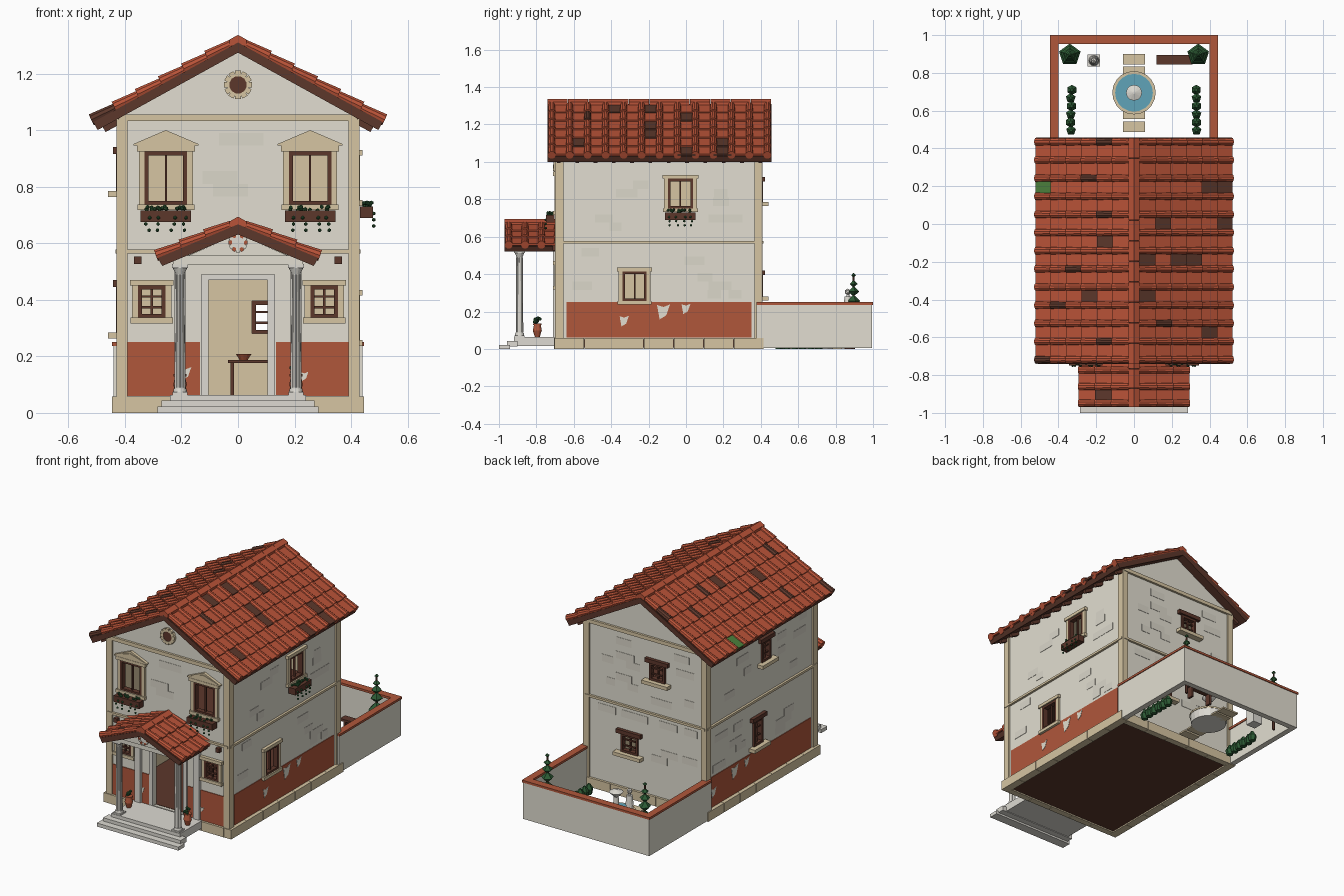
import bpy, bmesh, math, random
from mathutils import Matrix

random.seed(4)
if "Cube" in bpy.data.objects:
    bpy.data.objects.remove(bpy.data.objects["Cube"])

PALETTE = dict(plaster="E2DED1", aged_plaster="DBD7CA", red_paint="B0573B", sandstone="D6C5A2", terracotta="B95338",
               dark_wood="5C372B", marble="DDDAD2", leaf="2C5A34", water="60A4B8", moss="4B7F3C")
MATS = {}
for key, code in PALETTE.items():
    srgb = [int(code[i:i + 2], 16) / 255 for i in (0, 2, 4)]
    col = [((c + 0.055) / 1.055) ** 2.4 for c in srgb] + [1]
    mat = bpy.data.materials.new(key)
    mat.use_nodes = True
    mat.diffuse_color = col
    bsdf = mat.node_tree.nodes["Principled BSDF"]
    bsdf.inputs["Base Color"].default_value = col
    bsdf.inputs["Roughness"].default_value = 0.9
    MATS[key] = mat


def move(x, y, z):
    return Matrix.Translation((x, y, z))


def turn(deg, axis):
    return Matrix.Rotation(math.radians(deg), 4, axis)


class Part:
    """Collects primitives into one named object."""
    def __init__(self, name, frame=Matrix()):
        self.name, self.frame, self.bm, self.used = name, frame, bmesh.new(), []

    def put(self, verts, mat, m=Matrix()):
        bmesh.ops.transform(self.bm, matrix=self.frame @ m, verts=verts)
        if mat not in self.used:
            self.used.append(mat)
        for f in {f for v in verts for f in v.link_faces}:
            f.material_index = self.used.index(mat)

    def box(self, x0, x1, y0, y1, z0, z1, mat, m=Matrix()):
        size = Matrix.Diagonal((x1 - x0, y1 - y0, z1 - z0, 1))
        verts = bmesh.ops.create_cube(self.bm, size=1)["verts"]
        self.put(verts, mat, m @ move((x0 + x1) / 2, (y0 + y1) / 2, (z0 + z1) / 2) @ size)

    def cone(self, m, r1, r2, depth, mat, seg=10):
        verts = bmesh.ops.create_cone(self.bm, cap_ends=True, segments=seg, radius1=r1, radius2=r2, depth=depth)["verts"]
        self.put(verts, mat, m)

    def stack(self, x, y, z, rings, mat, seg=12):
        for r1, r2, h in rings:
            self.cone(move(x, y, z + h / 2), r1, r2, h, mat, seg)
            z += h

    def ball(self, x, y, z, r, mat="leaf"):
        verts = bmesh.ops.create_icosphere(self.bm, subdivisions=1, radius=r)["verts"]
        self.put(verts, mat, move(x, y, z) @ turn(random.uniform(0, 90), 'Z'))

    def prism(self, pts, y0, y1, mat):
        face = self.bm.faces.new([self.bm.verts.new((x, y0, z)) for x, z in pts])
        out = bmesh.ops.extrude_face_region(self.bm, geom=[face])["geom"]
        top = [v for v in out if isinstance(v, bmesh.types.BMVert)]
        bmesh.ops.translate(self.bm, verts=top, vec=(0, y1 - y0, 0))
        self.put(list(face.verts) + top, mat)

    def done(self):
        bmesh.ops.recalc_face_normals(self.bm, faces=self.bm.faces)
        mesh = bpy.data.meshes.new(self.name)
        self.bm.to_mesh(mesh)
        self.bm.free()
        for k in self.used:
            mesh.materials.append(MATS[k])
        ob = bpy.data.objects.new(self.name, mesh)
        bpy.context.scene.collection.objects.link(ob)
        return ob


# Wall frames: local x runs along the wall, local -y points outward
WALLS = dict(front=move(0, -0.69, 0), right=move(0.42, 0, 0) @ turn(90, 'Z'),
             back=move(0, 0.40, 0) @ turn(180, 'Z'), left=move(-0.42, 0, 0) @ turn(-90, 'Z'))
SPAN = dict(front=(-0.39, 0.39), right=(-0.64, 0.35), back=(-0.39, 0.39), left=(-0.35, 0.64))
# Windows: wall, centre, bottom, top, width, columns, rows, style, planter
WINDOWS = [("front", s * 0.255, 0.735, 0.925, 0.15, 2, 1, "pediment", True) for s in (-1, 1)]
WINDOWS += [("front", s * 0.305, 0.335, 0.45, 0.098, 2, 3, "trim", False) for s in (-1, 1)]
WINDOWS += [("right", -0.03, 0.75, 0.91, 0.135, 2, 1, "trim", True), ("right", -0.275, 0.255, 0.415, 0.13, 2, 1, "trim", False),
            ("back", 0.085, 0.785, 0.895, 0.11, 2, 3, "rustic", False), ("back", -0.11, 0.28, 0.395, 0.12, 2, 3, "rustic", False),
            ("left", 0.19, 0.785, 0.915, 0.09, 2, 3, "rustic", False), ("left", 0.11, 0.285, 0.445, 0.09, 2, 3, "rustic", False)]

# House shell, hollowed and pierced
shell = Part("house_walls")
shell.prism([(-0.42, 0.05), (0.42, 0.05), (0.42, 1.044), (0, 1.275), (-0.42, 1.044)], -0.69, 0.40, "plaster")
shell = shell.done()
room, holes = Part("room_cutter"), Part("opening_cutter")
room.box(-0.39, 0.39, -0.66, 0.37, 0.055, 1.02, "sandstone")
holes.box(-0.105, 0.105, -0.75, -0.62, 0.062, 0.47, "plaster")
for wall, u, z0, z1, w, *rest in WINDOWS:
    holes.box(u - w / 2, u + w / 2, -0.05, 0.06, z0, z1, "plaster", WALLS[wall])
for cutter in (room.done(), holes.done()):
    cutter.hide_render = True
    mod = shell.modifiers.new("cut", 'BOOLEAN')
    mod.object, mod.solver, mod.material_mode = cutter, 'EXACT', 'TRANSFER'
    bpy.context.view_layer.objects.active = shell
    bpy.ops.object.modifier_apply(modifier="cut")
    bpy.data.objects.remove(cutter)


def window(n, wall, u, z0, z1, w, cols, rows, style, planter):
    p, h = Part(f"{wall}_window_{n}", WALLS[wall]), w / 2
    for s in (-1, 1):
        p.box(u + s * (h - 0.007) - 0.007, u + s * (h - 0.007) + 0.007, -0.012, 0.02, z0, z1, "dark_wood")
    for z in (z0, z1 - 0.014):
        p.box(u - h, u + h, -0.012, 0.02, z, z + 0.014, "dark_wood")
    for i in range(1, cols):
        c = u - h + w * i / cols
        p.box(c - 0.004, c + 0.004, 0, 0.012, z0, z1, "dark_wood")
    for i in range(1, rows):
        c = z0 + (z1 - z0) * i / rows
        p.box(u - h, u + h, 0, 0.012, c - 0.004, c + 0.004, "dark_wood")
    if style == "rustic":
        p.box(u - h - 0.025, u + h + 0.025, -0.022, 0, z1, z1 + 0.025, "dark_wood")
        p.box(u - h - 0.035, u + h + 0.035, -0.04, 0, z0 - 0.022, z0, "sandstone")
    else:
        for s in (-1, 1):
            c = u + s * (h + 0.01)
            p.box(c - 0.01, c + 0.01, -0.012, 0, z0, z1, "sandstone")
        for z, e in ((z0 - 0.018, 0.026), (z1, 0.028)):
            p.box(u - h - e, u + h + e, -0.02, 0, z, z + 0.02, "sandstone")
    if style == "pediment":
        for e, y, z, rise in ((0.04, -0.018, z1 + 0.02, 0.055), (0.025, -0.022, z1 + 0.026, 0.036)):
            p.prism([(u - h - e, z), (u + h + e, z), (u + h + e, z + 0.006), (u, z + rise), (u - h - e, z + 0.006)],
                    y, 0, "sandstone")
    if planter:
        z = z0 - 0.02
        p.box(u - h - 0.014, u + h + 0.014, -0.058, -0.012, z - 0.04, z, "dark_wood")
        for i in range(16):
            p.ball(u + random.uniform(-h, h), random.uniform(-0.052, -0.02), z + random.uniform(0, 0.014), 0.008)
        for k in (-0.85, -0.3, 0.35, 0.85):
            for j in range(3):
                p.ball(u + k * h + random.uniform(-0.008, 0.008), -0.06, z - 0.025 - j * 0.022, 0.007)
    p.done()


for n, spec in enumerate(WINDOWS):
    window(n, *spec)

# Painted dado, aged plaster and belt courses
for wall, W in WALLS.items():
    a, b = SPAN[wall]
    p = Part(f"{wall}_wall_finish", W)
    lo, hi = (-0.42, 0.42) if wall in ("front", "back") else (a - 0.05, b + 0.05)
    p.box(lo, hi, -0.014, 0, 0.564, 0.578, "sandstone")
    if wall in ("front", "back"):
        p.box(lo, hi, -0.014, 0, 1.032, 1.055, "sandstone")
    if wall != "back":
        for u0, u1 in ([(a, -0.135), (0.135, b)] if wall == "front" else [(a, b)]):
            p.box(u0, u1, -0.004, 0, 0.06, 0.25, "red_paint")
        for c, z, r in ((-0.33, 0.15, 0.025), (-0.12, 0.2, 0.035), (0.0, 0.215, 0.024)) if wall != "front" else \
                ((-0.185, 0.14, 0.02), (0.235, 0.13, 0.014)):
            p.prism([(c - r, z + r), (c - r * 0.6, z - r * 1.2), (c + r * 0.4, z - r * 0.6), (c + r, z + r * 1.1),
                     (c, z + r * 0.7)], -0.006, -0.001, "plaster")
    taken = [(u, w / 2 + 0.05, z0 - 0.07, z1 + 0.09) for wl, u, z0, z1, w, *r in WINDOWS if wl == wall]
    if wall == "front":
        taken.append((0, 0.26, 0, 0.72))
    for i in range(34):
        w, u, z = random.uniform(0.03, 0.065), random.uniform(a + 0.07, b - 0.07), 0.27 + 0.045 * random.randrange(16)
        if all(abs(u - t) > hw + w or z + 0.045 < lo_z or z > hi_z for t, hw, lo_z, hi_z in taken) and abs(z - 0.55) > 0.04:
            p.box(u - w, u + w, -0.002, 0.001, z, z + 0.045, "aged_plaster")
    p.done()

# Corner piers, plinth blocks and floors
p = Part("corner_piers")
for s in (-1, 1):
    for y in (-0.70, 0.365):
        p.box(s * 0.41 - 0.02, s * 0.41 + 0.02, y, y + 0.045, 0.055, 1.04, "sandstone")
p.done()
p = Part("plinth_blocks")
for s in (-1, 1):
    for i in range(7):
        y = -0.705 + 0.16 * i
        p.box(s * 0.42 - 0.025, s * 0.42 + 0.025, y + 0.001, y + 0.159, 0, 0.058, "sandstone")
    for i in range(5):
        x, y = -0.395 + 0.158 * i, -0.145 + s * 0.54
        p.box(x + 0.001, x + 0.157, y - 0.02, y + 0.02, 0, 0.058, "sandstone")
p.done()
p = Part("floors")
p.box(-0.43, 0.43, -0.695, 0.405, 0.008, 0.05, "dark_wood")
p.box(-0.4, 0.4, -0.67, 0.38, 0.045, 0.064, "dark_wood")
p.box(-0.4, 0.4, -0.67, 0.38, 0.555, 0.575, "dark_wood")
p.done()


def roof(name, y0, y1, apex, half, rise, rows, rolls, odd, rafters=0):
    """odd maps (signed row, line) to a tile colour; even lines are rolls, odd lines are pans, from the back."""
    yc, ly, deg = (y0 + y1) / 2, y1 - y0, math.degrees(math.atan(rise))
    t, e, low = 0.036, half - 0.016, apex - half * rise
    deck = Part(name + "_deck")
    deck.prism([(0, apex), (half, low), (e, low - t + 0.008), (0, apex - t), (-e, low - t + 0.008), (-half, low)],
               y0, y1, "dark_wood")
    tiles = Part(name + "_tiles")
    start, rad = 0.025, 0.022
    step = (math.hypot(half, half * rise) - start) / rows
    gap = (ly - 2 * rad) / (rolls - 1)
    for s in (1, -1):
        base = move(0, yc, apex) @ turn(0 if s > 0 else 180, 'Z') @ turn(deg, 'Y')
        for r in range(rows):
            u = start + (r + 0.5) * step
            for k in range(2 * rolls - 1):
                y = s * (ly / 2 - rad - k * gap / 2)
                mat = odd.get((s * (r + 1), k), "terracotta")
                if k % 2 == 0:
                    tiles.cone(base @ move(u, y, 0.008) @ turn(87, 'Y'), rad * 0.82, rad, step * 1.05, mat)
                else:
                    tiles.box(-step * 0.53, step * 0.53, -gap / 2, gap / 2, -0.006, 0.006, mat,
                              base @ move(u, y, 0.008) @ turn(-5, 'Y'))
        for i in range(rafters):
            y = -ly / 2 + 0.06 + i * (ly - 0.12) / (rafters - 1)
            deck.box(half * 0.92, half * 1.1, y - 0.01, y + 0.01, -0.052, -0.02, "dark_wood", base)
    # Peaked ridge caps
    n = max(3, round(ly / 0.11))
    for i in range(n):
        y = y0 + ly * i / n
        tiles.prism([(0, apex + 0.027), (0.03, apex + 0.01), (0.03, apex - 0.01), (-0.03, apex - 0.01), (-0.03, apex + 0.01)],
                    y, y + ly / n - 0.002, "terracotta")
    deck.done()
    tiles.done()


weathered = [(-2, 0), (-3, 4), (-2, 8), (-2, 11), (-4, 14), (-3, 17), (-5, 18), (-2, 22), (-6, 24), (5, 5), (2, 9),
             (6, 9), (1, 13), (3, 13), (4, 13), (1, 17), (2, 20), (5, 21), (6, 5)]
main_odd = dict.fromkeys(weathered, "dark_wood")
main_odd[(-6, 5)] = "moss"
roof("main_roof", -0.74, 0.457, 1.31, 0.512, 0.55, 6, 13, main_odd, 12)
roof("porch_roof", -0.97, -0.664, 0.667, 0.284, 0.42, 3, 4, {(-2, 5): "dark_wood"})


def rosette(name, y, z, r, ring, hub):
    p = Part(name)
    for i in range(12):
        p.box(-r * 0.2, r * 0.2, -0.016, 0, r * 0.6, r, ring[i % len(ring)], move(0, y, z) @ turn(30 * i, 'Y'))
    p.cone(move(0, y - 0.005, z) @ turn(90, 'X'), r * 0.65, r * 0.65, 0.014, hub, 16)
    p.done()


rosette("gable_oculus", -0.69, 1.16, 0.05, ["sandstone"], "dark_wood")
rosette("porch_rosette", -0.93, 0.602, 0.034, ["plaster", "red_paint"], "marble")

# Porch: steps, columns, entablature, door surround and pots
p = Part("porch_steps")
for half, y0, y1, z0, z1 in ((0.285, -1.0, -0.94, 0, 0.022), (0.27, -0.957, -0.9, 0.012, 0.043),
                             (0.24, -0.92, -0.7, 0.016, 0.064)):
    p.box(-half, half, y0, y1, z0, z1, "marble")
p.done()
p = Part("porch_entablature")
for s in (-1, 1):
    p.box(s * 0.205 - 0.025, s * 0.205 + 0.025, -0.92, -0.69, 0.525, 0.555, "plaster")
p.box(-0.23, 0.23, -0.92, -0.87, 0.525, 0.558, "plaster")
p.prism([(-0.18, 0.555), (0.18, 0.555), (0, 0.632)], -0.93, -0.69, "plaster")
p.done()
for side, s in (("left", 1), ("right", -1)):
    x = s * 0.205
    p = Part(side + "_porch_column")
    p.box(x - 0.027, x + 0.027, -0.917, -0.863, 0.063, 0.073, "marble")
    p.stack(x, -0.89, 0.073, [(0.025, 0.022, 0.014), (0.019, 0.016, 0.405), (0.016, 0.026, 0.022)], "marble", 16)
    for i in range(8):
        p.cone(move(x, -0.89, 0.29) @ turn(45 * i, 'Z') @ move(0.0165, 0, 0), 0.004, 0.003, 0.4, "marble", 6)
    p.box(x - 0.029, x + 0.029, -0.919, -0.861, 0.512, 0.526, "marble")
    p.box(x - 0.02, x + 0.02, -0.71, -0.69, 0.063, 0.526, "marble")
    p.done()
    p = Part(side + "_porch_pot")
    p.stack(x, -0.795, 0.064, [(0.013, 0.024, 0.035), (0.024, 0.018, 0.03), (0.023, 0.023, 0.008)], "red_paint")
    for i in range(6):
        p.ball(x + random.uniform(-0.016, 0.016), -0.795 + random.uniform(-0.016, 0.016), 0.144 + 0.004 * i, 0.01)
    p.done()
p = Part("door_surround")
for s in (-1, 1):
    p.box(s * 0.118 - 0.013, s * 0.118 + 0.013, -0.7, -0.66, 0.062, 0.47, "marble")
    p.box(s * 0.355 - 0.013, s * 0.355 + 0.013, -0.715, -0.68, 0.527, 0.553, "dark_wood")
p.box(-0.131, 0.131, -0.7, -0.66, 0.47, 0.49, "marble")
p.done()
p = Part("hall_table")
p.box(-0.035, 0.16, -0.3, -0.2, 0.177, 0.187, "dark_wood")
for x in (-0.02, 0.145):
    p.box(x - 0.006, x + 0.006, -0.28, -0.22, 0.064, 0.18, "dark_wood")
p.stack(0.02, -0.25, 0.187, [(0.014, 0.028, 0.022)], "red_paint")
p.done()

# Walled garden
p = Part("garden_wall")
for x0, x1, y0, y1 in ((-0.44, -0.405, 0.376, 0.995), (0.405, 0.44, 0.376, 0.995), (-0.44, 0.44, 0.96, 0.995)):
    p.box(x0, x1, y0, y1, 0.005, 0.236, "plaster")
    p.box(x0 - 0.005, x1 + 0.005, y0 if y0 < 0.9 else 0.953, 1.0, 0.236, 0.25, "red_paint")
p.done()
p = Part("garden_fountain")
p.stack(0, 0.695, 0, [(0.105, 0.112, 0.05)], "marble", 20)
p.stack(0, 0.695, 0.05, [(0.115, 0.115, 0.01)], "sandstone", 20)
p.stack(0, 0.695, 0.06, [(0.1, 0.1, 0.003)], "water", 20)
p.stack(0, 0.695, 0.06, [(0.02, 0.014, 0.09), (0.014, 0.042, 0.03), (0.042, 0.006, 0.012)], "marble")
p.done()
p = Part("stepping_stones")
for y in (0.515, 0.585, 0.805, 0.872):
    p.box(-0.057, 0.057, y - 0.028, y + 0.028, 0, 0.01, "sandstone")
p.done()
p = Part("garden_bench")
p.box(0.12, 0.31, 0.845, 0.895, 0.07, 0.085, "dark_wood")
for x in (0.14, 0.28):
    p.box(x, x + 0.015, 0.85, 0.89, 0, 0.07, "dark_wood")
p.done()
p = Part("garden_statue")
p.box(-0.245, -0.18, 0.833, 0.898, 0, 0.14, "marble")
p.stack(-0.212, 0.865, 0.14, [(0.028, 0.02, 0.08), (0.024, 0.017, 0.06), (0.008, 0.008, 0.01)], "marble")
p.ball(-0.212, 0.865, 0.305, 0.018, "marble")
p.done()
for side, s in (("left", 1), ("right", -1)):
    p = Part(side + "_topiary")
    p.stack(s * 0.34, 0.895, 0, [(0.009, 0.005, 0.39)], "dark_wood", 6)
    for z, r in ((0.11, 0.06), (0.19, 0.05), (0.26, 0.038), (0.31, 0.032), (0.35, 0.023), (0.395, 0.014)):
        p.stack(s * 0.34, 0.895, z - r * 0.7, [(r * 0.3, r, r * 0.6), (r, r * 0.15, r * 0.8)], "leaf", 5)
    p.done()
    p = Part(side + "_garden_hedge")
    for i in range(6):
        x, y = s * 0.333 + random.uniform(-0.006, 0.006), 0.495 + 0.043 * i
        p.stack(x, y, 0, [(0.02, 0.027, 0.035), (0.027, 0.008, 0.03)], "leaf", 5 + i % 2)
    p.done()
